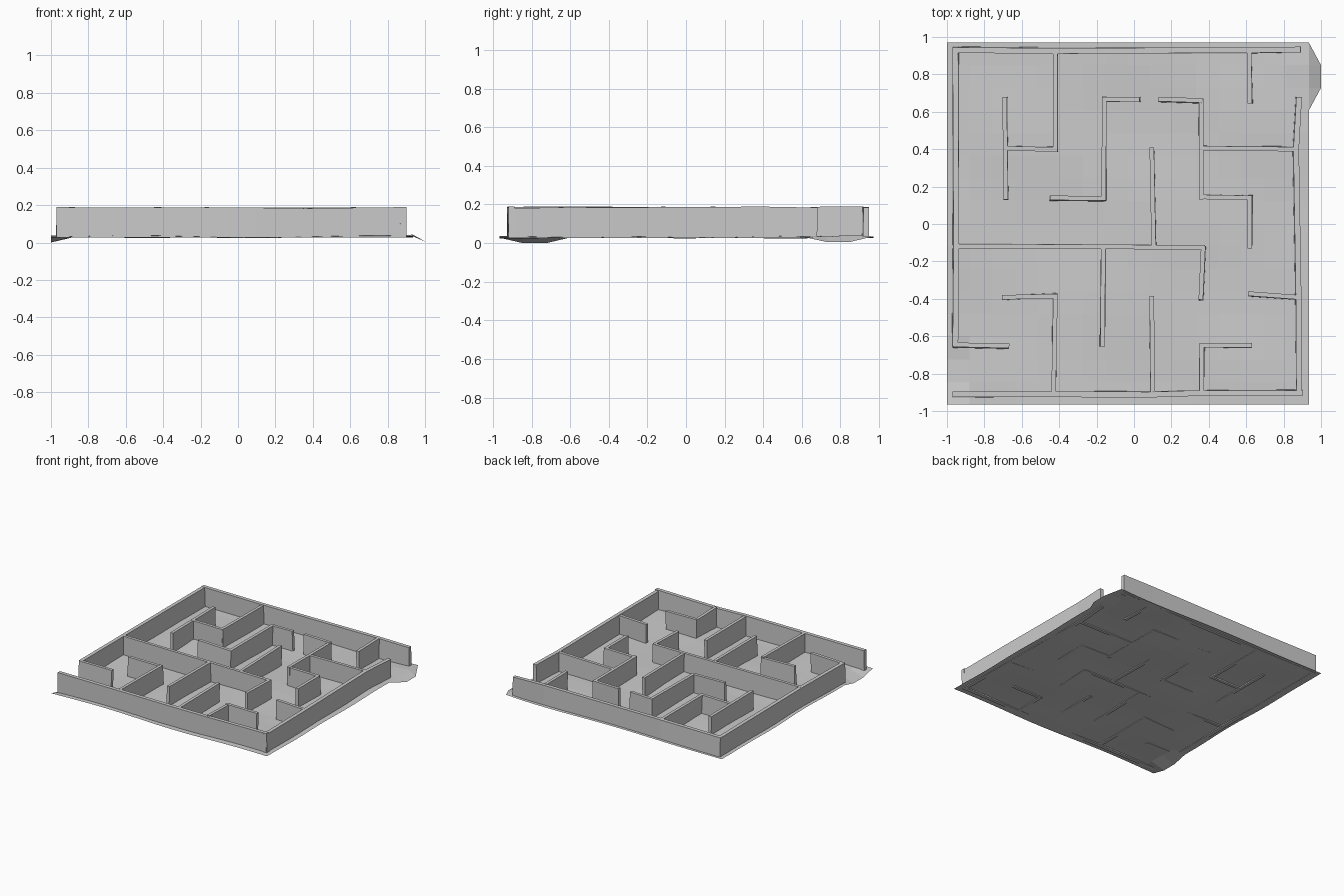
import bpy, bmesh, math, random
from mathutils import Vector

if "Cube" in bpy.data.objects:
    bpy.data.objects.remove(bpy.data.objects["Cube"])

random.seed(4)


def finish(name, bm):
    bmesh.ops.recalc_face_normals(bm, faces=bm.faces)
    mesh = bpy.data.meshes.new(name)
    bm.to_mesh(mesh)
    bm.free()
    obj = bpy.data.objects.new(name, mesh)
    bpy.context.collection.objects.link(obj)
    return obj


def ground_height(x, y):
    z = 0.031 + 0.005 * math.sin(5.3 * x + 1.2) * math.cos(4.7 * y + 0.6)
    z += 0.003 * math.sin(9 * y + 4 * x)
    # rise in front of the exit
    z += 0.014 * math.exp(-((x - 0.93) ** 2 + (y - 0.85) ** 2) / 0.012)
    return z


def build_ground():
    """Uneven thin sheet, with sagging lips at the entrance and exit."""
    bm = bmesh.new()
    n = 16
    grid = []
    for i in range(n + 1):
        x = -1.0 + 1.935 * i / n
        col = []
        for j in range(n + 1):
            y = -0.965 + 1.935 * j / n
            z = ground_height(x, y)
            if i == 0 and j in (1, 2):
                z = 0.0
            col.append(bm.verts.new((x, y, z)))
        grid.append(col)
    for i in range(n):
        for j in range(n):
            bm.faces.new((grid[i][j], grid[i + 1][j], grid[i + 1][j + 1], grid[i][j + 1]))
    # exit lip
    edge = grid[n]
    a = bm.verts.new((1.0, edge[n - 2].co.y, 0.006))
    b = bm.verts.new((1.0, edge[n - 1].co.y, 0.006))
    bm.faces.new((edge[n - 3], a, edge[n - 2]))
    bm.faces.new((edge[n - 2], a, b, edge[n - 1]))
    bm.faces.new((edge[n - 1], b, edge[n]))
    finish("ground", bm)


def add_wall(bm, points, thick):
    """Slightly crooked upright wall following a row of plan points."""
    pts = [Vector((p[0], p[1], 0)) for p in points]
    d = (pts[-1] - pts[0]).normalized()
    side = Vector((-d.y, d.x, 0)) * thick / 2
    rings = []
    for p in pts:
        lean = Vector((random.uniform(-1, 1), random.uniform(-1, 1), 0)) * 0.005
        top = 0.184 + random.uniform(-0.003, 0.006)
        up, low = Vector((0, 0, top)), Vector((0, 0, 0.027))
        rings.append([bm.verts.new(v) for v in (
            p - side - lean + low, p + side - lean + low,
            p + side + up, p - side + up)])
    for r, s in zip(rings, rings[1:]):
        for k in range(4):
            m = (k + 1) % 4
            bm.faces.new((r[k], r[m], s[m], s[k]))
    bm.faces.new(rings[0])
    bm.faces.new(rings[-1][::-1])


outer_walls = {
    "back_wall": [(-0.97, 0.93), (-0.43, 0.925), (0.62, 0.93), (0.89, 0.933)],
    "left_wall": [(-0.955, 0.945), (-0.95, -0.12), (-0.955, -0.655)],
    "front_wall": [(-0.97, -0.91), (0.1, -0.912), (0.35, -0.904), (0.90, -0.904)],
    "right_wall": [(0.883, 0.68), (0.867, 0.40), (0.88, -0.38), (0.883, -0.92)],
}

inner_walls = [
    (-0.42, 0.92, -0.422, 0.39), (-0.69, 0.405, -0.41, 0.398),
    (-0.692, 0.68, -0.685, 0.13), (-0.17, 0.668, 0.03, 0.663),
    (-0.158, 0.68, -0.163, 0.125), (-0.45, 0.14, -0.15, 0.137),
    (0.13, 0.668, 0.37, 0.66), (0.36, 0.66, 0.36, 0.13),
    (0.355, 0.405, 0.87, 0.40), (0.35, 0.145, 0.63, 0.14),
    (0.62, 0.15, 0.62, -0.13), (0.615, 0.92, 0.62, 0.645),
    (0.095, 0.41, 0.105, -0.12), (-0.95, -0.118, 0.38, -0.125),
    (0.37, -0.12, 0.357, -0.405), (-0.165, -0.13, -0.167, -0.655),
    (-0.705, -0.392, -0.41, -0.385), (-0.42, -0.38, -0.43, -0.90),
    (0.095, -0.385, 0.10, -0.905), (-0.965, -0.645, -0.667, -0.652),
    (0.61, -0.372, 0.88, -0.392), (0.35, -0.647, 0.63, -0.647),
    (0.362, -0.64, 0.362, -0.90),
]

build_ground()

# border walls
for name, pts in outer_walls.items():
    bm = bmesh.new()
    add_wall(bm, pts, 0.03)
    finish(name, bm)

# maze partitions
bm = bmesh.new()
for x1, y1, x2, y2 in inner_walls:
    add_wall(bm, [(x1, y1), (x2, y2)], 0.024)
finish("maze_partitions", bm)
